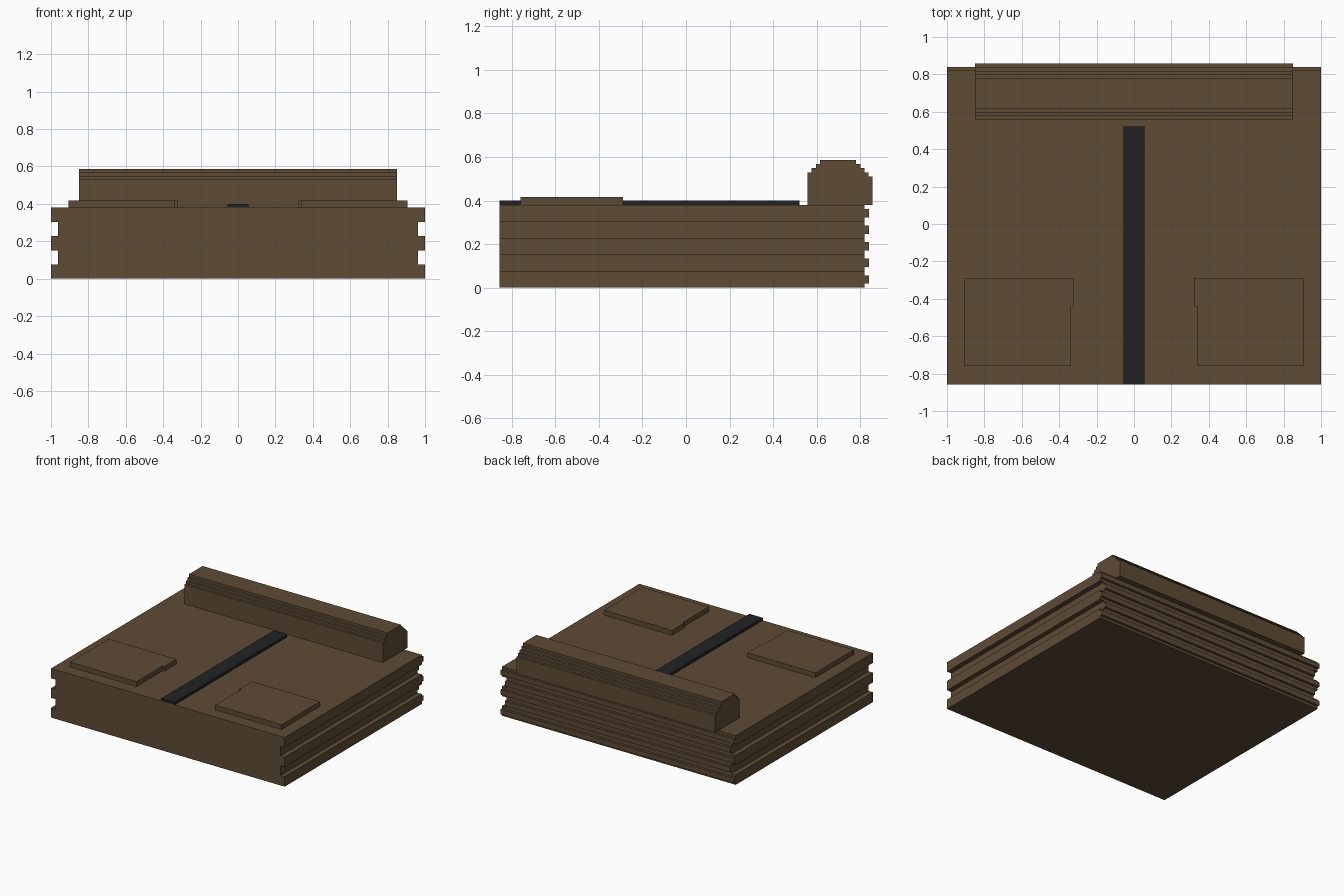
import bpy, bmesh
from mathutils import Vector

if "Cube" in bpy.data.objects:
    bpy.data.objects.remove(bpy.data.objects["Cube"])


def material(name, rgb):
    m = bpy.data.materials.new(name)
    m.diffuse_color = (*rgb, 1)
    m.use_nodes = True
    m.node_tree.nodes["Principled BSDF"].inputs["Base Color"].default_value = m.diffuse_color
    return m


BROWN = material("brown", (0.112, 0.070, 0.036))
BLACK = material("charcoal", (0.015, 0.0165, 0.0168))


def extrude(name, outline, place, axis, depth, mat):
    """Extrude a 2D outline, mapped to 3D by place(), along an axis."""
    bm = bmesh.new()
    face = bm.faces.new([bm.verts.new(place(a, b)) for a, b in outline])
    out = bmesh.ops.extrude_face_region(bm, geom=[face])
    verts = [v for v in out["geom"] if isinstance(v, bmesh.types.BMVert)]
    bmesh.ops.translate(bm, verts=verts, vec=Vector(axis) * depth)
    bmesh.ops.recalc_face_normals(bm, faces=bm.faces)
    mesh = bpy.data.meshes.new(name)
    bm.to_mesh(mesh)
    bm.free()
    mesh.materials.append(mat)
    obj = bpy.data.objects.new(name, mesh)
    bpy.context.collection.objects.link(obj)
    return obj


def box(name, x0, x1, y0, y1, z0, z1, mat):
    rect = [(x0, y0), (x1, y0), (x1, y1), (x0, y1)]
    return extrude(name, rect, lambda a, b: (a, b, z0), (0, 0, 1), z1 - z0, mat)


LAYER = 0.076
TOP = 5 * LAYER
FRONT, BACK = -0.857, 0.82
widths = [1, 0.963, 1, 0.963, 1]

# base: stacked layers with grooved sides
right = []
for i, w in enumerate(widths):
    right += [(w, i * LAYER), (w, (i + 1) * LAYER)]
left = [(-x, z) for x, z in reversed(right)]
extrude("base", right + left, lambda a, b: (a, FRONT, b), (0, 1, 0), BACK - FRONT, BROWN)

# one ridge per layer along the back
for i, w in enumerate(widths):
    z = i * LAYER + LAYER / 4
    box(f"back_ridge_{i + 1}", -w, w, BACK, 0.839, z, z + LAYER / 2, BROWN)

# stepped roll along the back of the top
S = 0.019
roll = [(0.558, TOP), (0.857, TOP)]
y, z = 0.857, 0.511
for _ in range(4):
    roll += [(y, z), (y - S, z)]
    y, z = y - S, z + S
roll += [(y, z)]
y = 0.558 + 3 * S
for _ in range(3):
    roll += [(y, z), (y, z - S)]
    y, z = y - S, z - S
roll += [(y, z)]
extrude("back_roll", roll, lambda a, b: (-0.85, a, b), (1, 0, 0), 1.7, BROWN)

# dark strip down the middle
box("centre_strip", -0.057, 0.057, FRONT, 0.52, TOP, 0.4, BLACK)

# notched pads, mirrored left and right
pad = [(0.337, -0.76), (0.905, -0.76), (0.905, -0.29),
       (0.322, -0.29), (0.322, -0.44), (0.337, -0.44)]
for side, s in (("right", 1), ("left", -1)):
    extrude(f"{side}_pad", [(s * x, y) for x, y in pad],
            lambda a, b: (a, b, TOP), (0, 0, 1), 0.037, BROWN)
